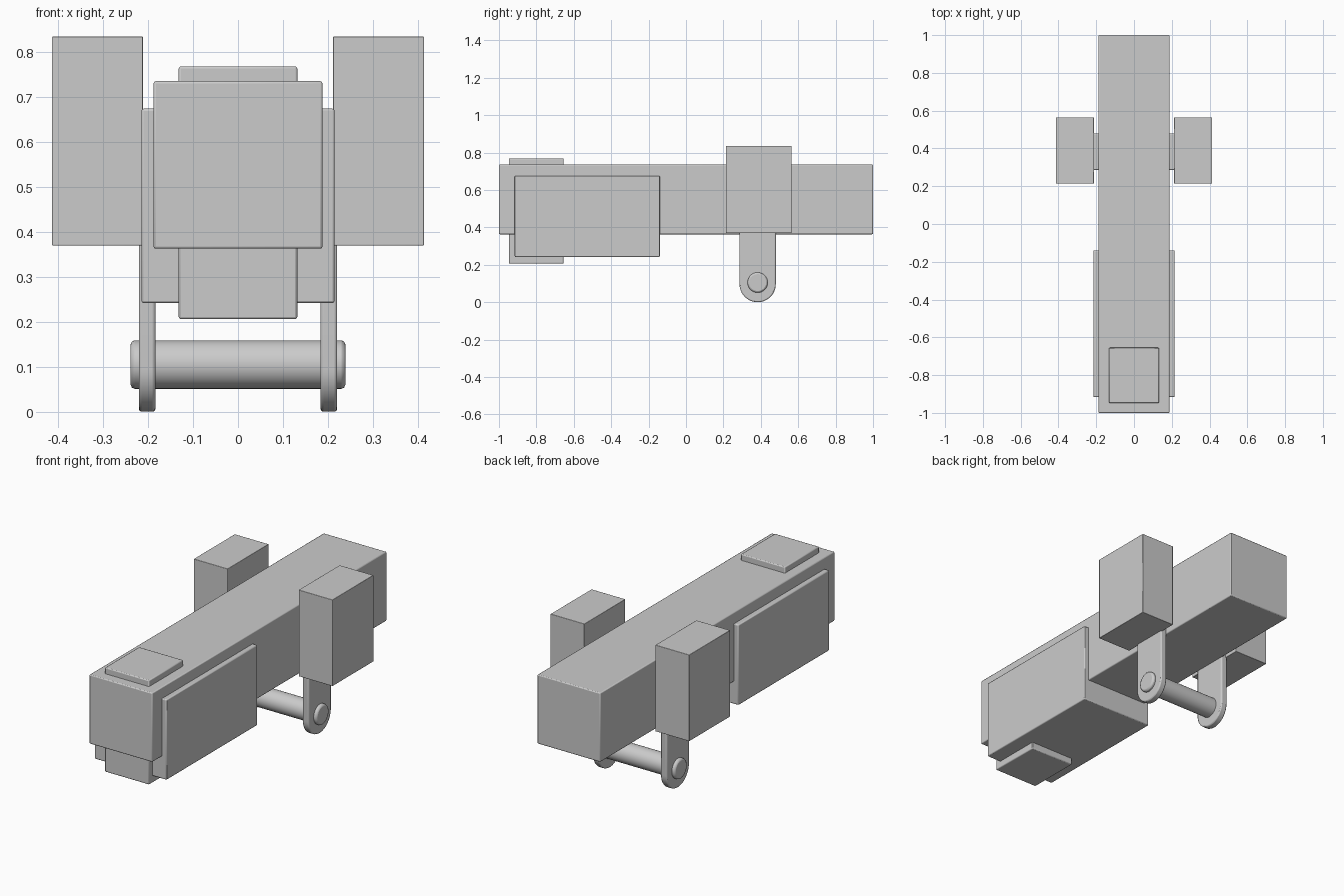
import bpy
import math

cube = bpy.data.objects.get("Cube")
if cube:
    bpy.data.objects.remove(cube, do_unlink=True)

GREY = (0.6, 0.6, 0.6, 1.0)
metal = bpy.data.materials.new("light grey metal")
metal.use_nodes = True
metal.diffuse_color = GREY
metal.node_tree.nodes["Principled BSDF"].inputs["Base Color"].default_value = GREY


def finish(obj, name, bevel, segments=2):
    """Name, colour, soften the edges and shade the part."""
    obj.name = name
    obj.data.name = name
    obj.data.materials.clear()
    obj.data.materials.append(metal)
    bpy.ops.object.select_all(action='DESELECT')
    obj.select_set(True)
    bpy.context.view_layer.objects.active = obj
    bpy.ops.object.shade_smooth_by_angle(angle=math.radians(35))
    mod = obj.modifiers.new("soft edges", 'BEVEL')
    mod.width = bevel
    mod.segments = segments
    mod.limit_method = 'ANGLE'
    mod.angle_limit = math.radians(40)
    return obj


def box(name, low, high, bevel=0.005):
    centre = [(a + b) / 2 for a, b in zip(low, high)]
    bpy.ops.mesh.primitive_cube_add(size=1, location=centre)
    obj = bpy.context.object
    obj.scale = [b - a for a, b in zip(low, high)]
    bpy.ops.object.transform_apply(location=False, rotation=False, scale=True)
    return finish(obj, name, bevel)


def hanger(name, x_low, x_high, y_mid, z_mid, radius, z_top):
    """Flat strap with a rounded lower end, extruded along x."""
    steps = 24
    profile = [(y_mid - radius, z_top)]
    for i in range(steps + 1):
        a = math.pi * (1 + i / steps)
        profile.append((y_mid + radius * math.cos(a), z_mid + radius * math.sin(a)))
    profile.append((y_mid + radius, z_top))
    n = len(profile)
    verts = [(x, y, z) for x in (x_low, x_high) for y, z in profile]
    faces = [tuple(reversed(range(n))), tuple(range(n, 2 * n))]
    faces += [(i, (i + 1) % n, n + (i + 1) % n, n + i) for i in range(n)]
    mesh = bpy.data.meshes.new(name)
    mesh.from_pydata(verts, [], faces)
    obj = bpy.data.objects.new(name, mesh)
    bpy.context.collection.objects.link(obj)
    return finish(obj, name, 0.006)


# Long square beam, the sleeve around its front half and the pad through it
box("main_beam", (-0.188, -1, 0.363), (0.188, 1, 0.736))
box("front_sleeve", (-0.215, -0.916, 0.242), (0.215, -0.14, 0.675))
box("front_pad", (-0.132, -0.947, 0.206), (0.132, -0.655, 0.769))

# Upright side blocks with the hangers below them
for side, s in (("left", 1), ("right", -1)):
    xs = sorted((s * 0.212, s * 0.414))
    box(side + "_block", (xs[0], 0.214, 0.37), (xs[1], 0.564, 0.836), 0.002)
    xs = sorted((s * 0.184, s * 0.221))
    hanger(side + "_hanger", xs[0], xs[1], 0.383, 0.097, 0.097, 0.64)

# Cross pin through both hangers
bpy.ops.mesh.primitive_cylinder_add(vertices=48, radius=0.054, depth=0.478,
                                    location=(0, 0.383, 0.105),
                                    rotation=(0, math.pi / 2, 0))
finish(bpy.context.object, "cross_pin", 0.009)
